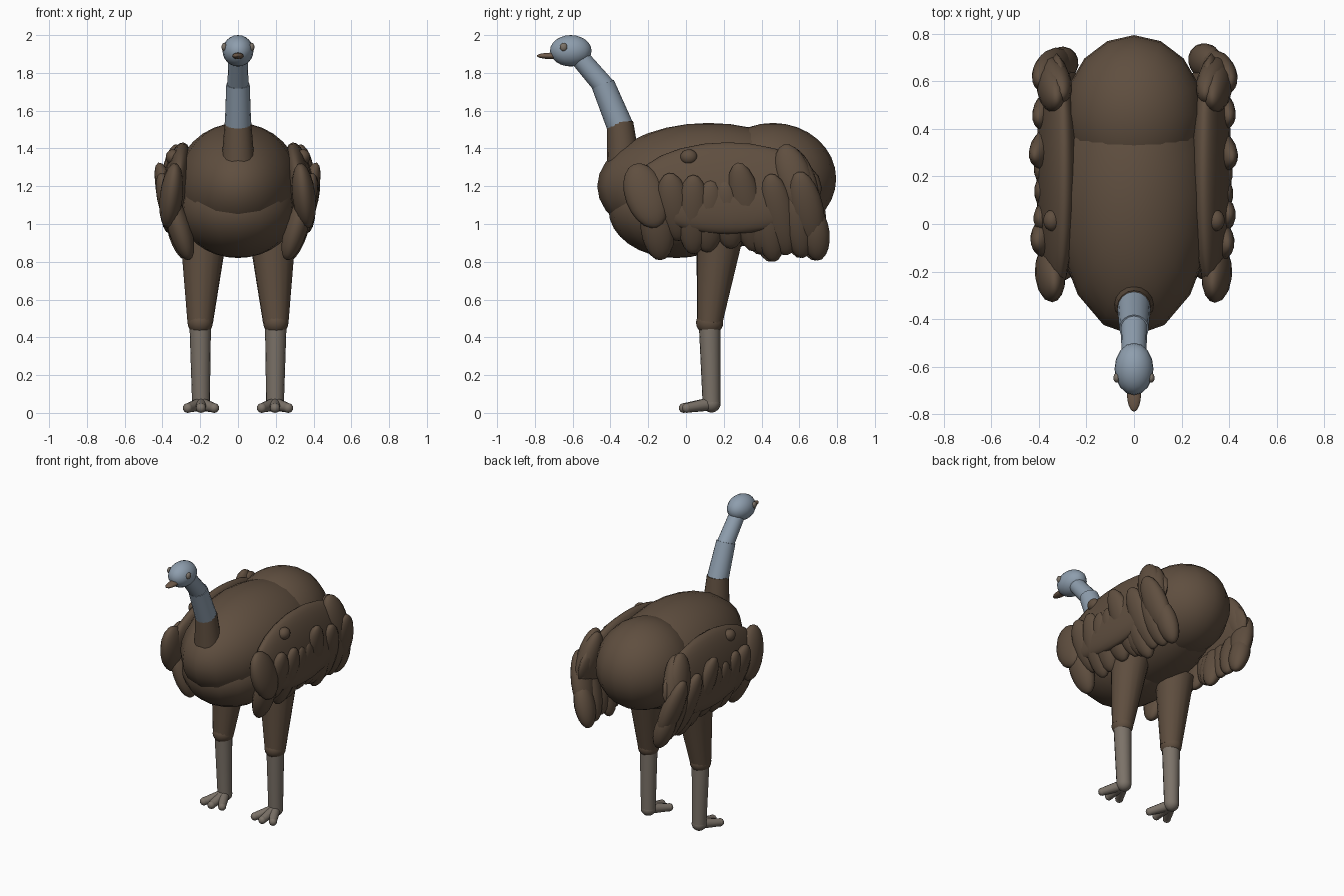
import bpy, math, random
from mathutils import Vector

random.seed(4)
if "Cube" in bpy.data.objects:
    bpy.data.objects.remove(bpy.data.objects["Cube"])


def material(name, rgb):
    m = bpy.data.materials.new(name)
    m.use_nodes = True
    m.diffuse_color = (*rgb, 1)
    bsdf = m.node_tree.nodes["Principled BSDF"]
    bsdf.inputs["Base Color"].default_value = (*rgb, 1)
    bsdf.inputs["Roughness"].default_value = 0.8
    return m


BROWN = material("feather brown", (0.115, 0.077, 0.05))
BLUE = material("blue grey skin", (0.27, 0.34, 0.42))
LEG = material("leg grey", (0.2, 0.17, 0.14))
BEAK = material("beak brown", (0.16, 0.105, 0.07))


def finish(name, mat):
    ob = bpy.context.object
    ob.name = name
    ob.data.materials.append(mat)
    bpy.ops.object.shade_smooth_by_angle(angle=math.radians(50))
    return ob


def ellipsoid(name, loc, radii, mat, rot=(0, 0, 0), seg=16, rings=12):
    bpy.ops.mesh.primitive_uv_sphere_add(segments=seg, ring_count=rings, radius=1,
                                         location=loc, rotation=rot)
    bpy.context.object.scale = radii
    return finish(name, mat)


def limb(name, a, b, ra, rb, mat, seg=16):
    a, b = Vector(a), Vector(b)
    d = b - a
    bpy.ops.mesh.primitive_cone_add(vertices=seg, radius1=ra, radius2=rb,
                                    depth=d.length, location=(a + b) / 2)
    bpy.context.object.rotation_euler = d.to_track_quat("Z", "Y").to_euler()
    return finish(name, mat)


# Torso
ellipsoid("body", (0, 0.12, 1.2), (0.335, 0.59, 0.335), BROWN, rings=16)
ellipsoid("breast", (0, -0.05, 1.075), (0.31, 0.36, 0.255), BROWN, rings=16)
ellipsoid("rump", (0, 0.46, 1.24), (0.295, 0.335, 0.295), BROWN, rings=16)

# Neck
limb("neck_base", (0, -0.33, 1.32), (0, -0.35, 1.54), 0.088, 0.07, BROWN)
limb("lower_neck", (0, -0.35, 1.52), (0, -0.44, 1.74), 0.07, 0.062, BLUE)
limb("upper_neck", (0, -0.43, 1.725), (0, -0.58, 1.9), 0.056, 0.051, BLUE)

# Head
ellipsoid("head", (0, -0.61, 1.917), (0.082, 0.11, 0.083), BLUE)
ellipsoid("beak", (0, -0.71, 1.89), (0.03, 0.08, 0.017), BEAK)

# Wing feathers: y, z, half width, half length, lean along the body
FEATHERS = [
    (-0.20, 1.15, 0.11, 0.18, 0.35), (-0.14, 0.98, 0.09, 0.18, 0.1),
    (-0.06, 1.09, 0.09, 0.19, 0.15), (0.03, 1.05, 0.09, 0.22, 0.0),
    (0.13, 1.04, 0.09, 0.20, -0.05), (0.23, 1.05, 0.09, 0.19, 0.1),
    (0.33, 1.09, 0.09, 0.25, 0.18), (0.38, 1.0, 0.08, 0.17, 0.1),
    (0.43, 0.98, 0.08, 0.19, 0.15), (0.50, 1.05, 0.09, 0.23, 0.2),
    (0.57, 1.24, 0.095, 0.19, 0.3), (0.58, 1.0, 0.08, 0.19, 0.15),
    (0.65, 1.08, 0.09, 0.21, 0.2), (0.68, 0.95, 0.075, 0.15, 0.1),
]

for side, s in (("left", 1), ("right", -1)):
    ellipsoid(side + "_eye", (s * 0.073, -0.648, 1.937), (0.014, 0.02, 0.022), LEG)

    # Wing
    ellipsoid(side + "_wing", (s * 0.325, 0.22, 1.19), (0.08, 0.5, 0.245), BROWN,
              (0, s * -0.15, 0))
    ellipsoid(side + "_shoulder", (s * 0.345, 0.015, 1.355), (0.037, 0.045, 0.04), BROWN)
    for i, (y, z, w, h, lean) in enumerate(FEATHERS):
        # Low feathers tuck in towards the belly, high ones lie against the back
        x = 0.35 - max(0, 1.1 - z) * 0.35 + random.uniform(-0.005, 0.01)
        tilt = 0.3 if z < 1.13 else -0.12
        ellipsoid(f"{side}_feather_{i + 1}",
                  (s * x, y + random.uniform(-0.015, 0.015), z),
                  (0.062, w, h), BROWN, (lean, s * tilt, 0), 14, 10)
    ellipsoid(side + "_rear_feather", (s * 0.335, 0.6, 1.22), (0.065, 0.09, 0.2),
              BROWN, (0.3, s * -0.2, 0))

    # Leg
    limb(side + "_thigh", (s * 0.182, 0.18, 0.95), (s * 0.2, 0.125, 0.48), 0.125, 0.068, BROWN)
    ellipsoid(side + "_knee", (s * 0.2, 0.125, 0.478), (0.067, 0.072, 0.065), BROWN)
    limb(side + "_shin", (s * 0.2, 0.125, 0.47), (s * 0.196, 0.135, 0.05), 0.057, 0.047, LEG)
    ellipsoid(side + "_ankle", (s * 0.196, 0.135, 0.05), (0.048, 0.048, 0.048), LEG)

    # Toes
    for toe, dx, y in (("inner", -0.07, 0.005), ("middle", 0, -0.012), ("outer", 0.07, 0.005)):
        tip = (s * (0.196 + dx), y, 0.026)
        limb(f"{side}_{toe}_toe", (s * 0.196, 0.13, 0.047), tip, 0.035, 0.025, LEG, 12)
        ellipsoid(f"{side}_{toe}_toe_tip", tip, (0.026, 0.026, 0.026), LEG, seg=12, rings=8)
